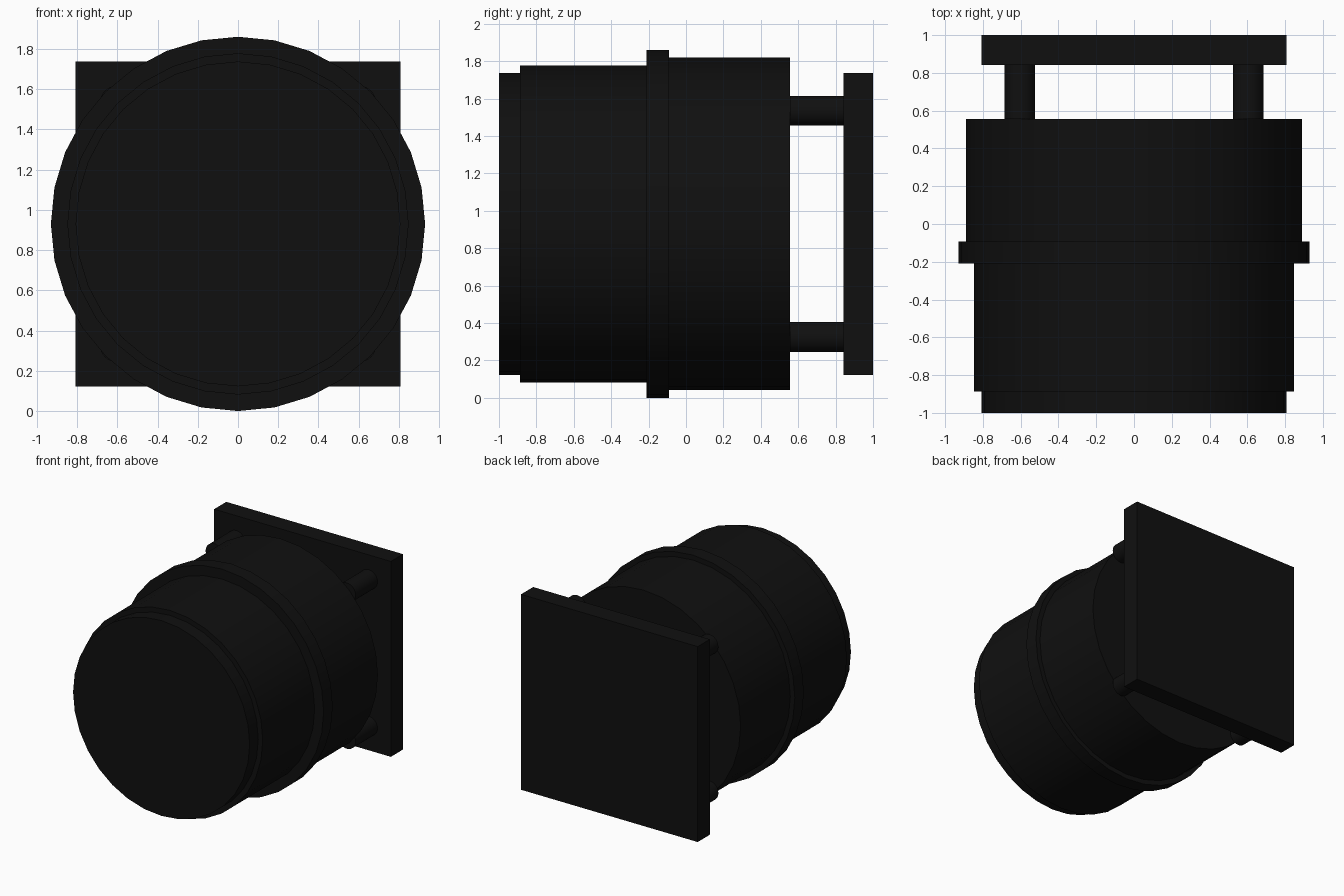
import bpy, math

if "Cube" in bpy.data.objects:
    bpy.data.objects.remove(bpy.data.objects["Cube"])

CZ = 0.93  # height of the main axis

dark = bpy.data.materials.new("dark")
dark.diffuse_color = (0.005, 0.005, 0.005, 1)
dark.use_nodes = True
dark.node_tree.nodes["Principled BSDF"].inputs["Base Color"].default_value = dark.diffuse_color


def finish(name):
    ob = bpy.context.object
    ob.name = name
    ob.data.materials.append(dark)
    return ob


def drum(name, r, y0, y1, x=0, z=CZ, sides=32):
    """Closed cylinder lying along y."""
    bpy.ops.mesh.primitive_cylinder_add(
        vertices=sides, radius=r, depth=y1 - y0,
        location=(x, (y0 + y1) / 2, z), rotation=(math.pi / 2, 0, 0))
    finish(name)
    bpy.ops.object.transform_apply(location=False, rotation=True, scale=True)
    bpy.ops.object.shade_smooth_by_angle(angle=math.radians(30))


# Stepped round body, front to back
drum("front_cap", 0.807, -1.0, -0.888)
drum("front_body", 0.848, -0.888, -0.21)
drum("collar_ring", 0.93, -0.21, -0.092)
drum("rear_body", 0.889, -0.092, 0.556)

# Four posts between the body and the back plate
for sx, side in ((-1, "left"), (1, "right")):
    for sz, level in ((-1, "lower"), (1, "upper")):
        drum(f"post_{level}_{side}", 0.08, 0.556, 0.842,
             sx * 0.605, CZ + sz * 0.605)

# Square back plate
bpy.ops.mesh.primitive_cube_add(size=1, location=(0, 0.921, CZ))
plate = finish("back_plate")
plate.scale = (1.614, 0.158, 1.614)
bpy.ops.object.transform_apply(location=False, rotation=False, scale=True)
